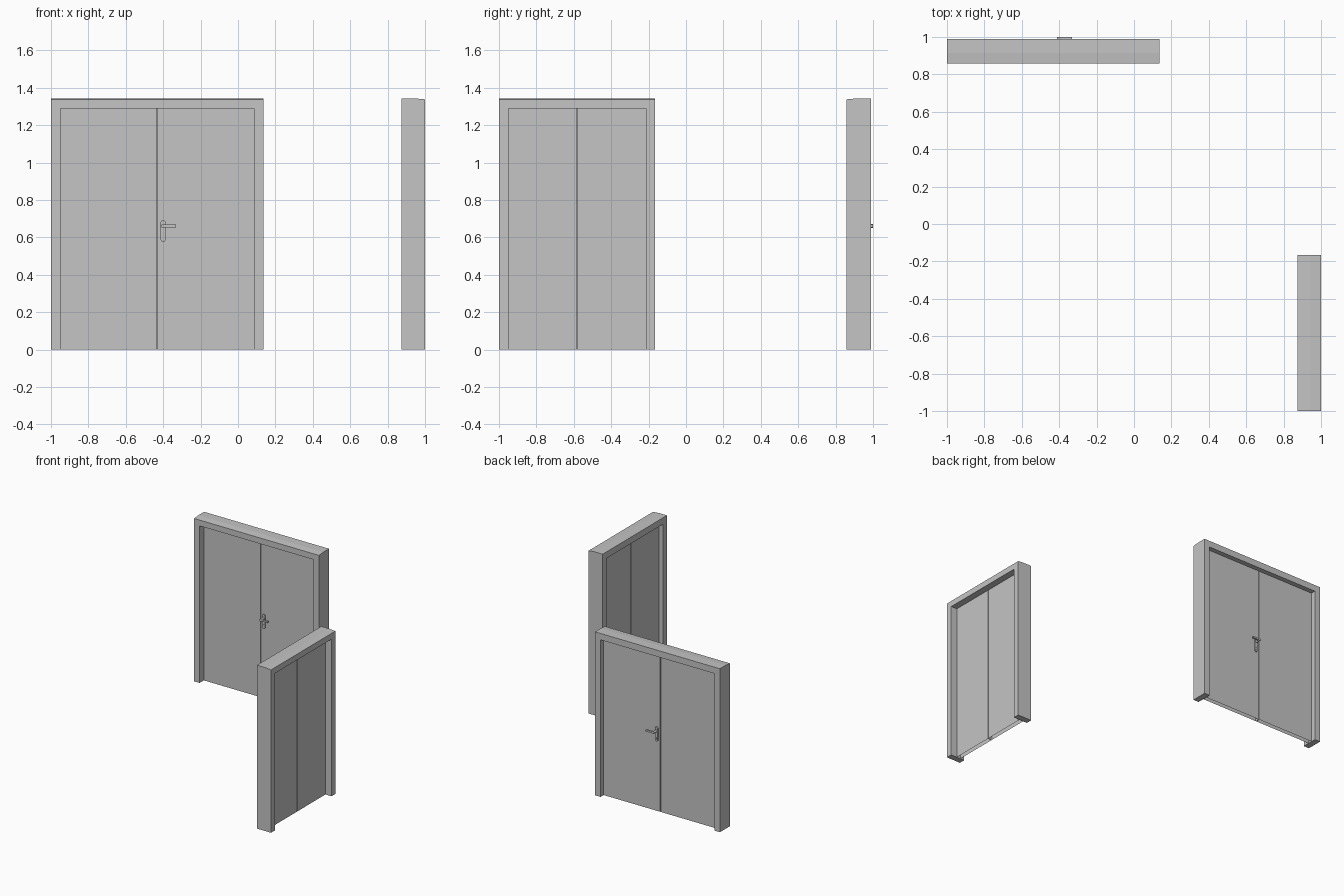
import bpy
import bmesh
import math
from mathutils import Matrix, Vector

cube = bpy.data.objects.get("Cube")
if cube:
    bpy.data.objects.remove(cube, do_unlink=True)

GREY = (0.555, 0.555, 0.555, 1.0)
grey = bpy.data.materials.new("light grey")
grey.use_nodes = True
grey.diffuse_color = GREY
grey.node_tree.nodes["Principled BSDF"].inputs["Base Color"].default_value = GREY

HEIGHT, FRONT_HEIGHT = 1.343, 1.338   # the frame top dips towards the front
JAMB, HEAD, SEAM = 0.05, 1.29, 0.006
LEAF_FRONT, LEAF_BACK = 0.055, 0.09   # depths measured from the frame front


def loft(name, sections, place, open_bottom=False):
    """Join matching outlines (x, z) placed at successive depths."""
    bm = bmesh.new()
    rings = [[bm.verts.new((x, y, z)) for x, z in outline] for y, outline in sections]
    for a, b in zip(rings, rings[1:]):
        for i in range(len(a)):
            j = (i + 1) % len(a)
            bm.faces.new((a[i], a[j], b[j], b[i]))
    bm.faces.new(rings[0])
    bm.faces.new(rings[-1])
    bmesh.ops.recalc_face_normals(bm, faces=bm.faces)
    if open_bottom:
        floor = [f for f in bm.faces if f.normal.z < -0.9]
        bmesh.ops.delete(bm, geom=floor, context="FACES_ONLY")
    bm.transform(place)
    mesh = bpy.data.meshes.new(name)
    bm.to_mesh(mesh)
    bm.free()
    mesh.materials.append(grey)
    bpy.context.collection.objects.link(bpy.data.objects.new(name, mesh))


def prism(name, outline, y0, y1, place, open_bottom=False):
    loft(name, [(y0, outline), (y1, outline)], place, open_bottom)


def rect(x0, x1, z0, z1):
    return [(x0, z0), (x1, z0), (x1, z1), (x0, z1)]


def stadium(cx, z0, z1, radius, steps=8):
    """Upright outline with rounded ends; a circle when z1 - z0 is 2 * radius."""
    pts = []
    for cz, start in ((z1 - radius, 0), (z0 + radius, math.pi)):
        for i in range(steps + 1):
            a = start + math.pi * i / steps
            pts.append((cx + radius * math.cos(a), cz + radius * math.sin(a)))
    return pts


def double_door(prefix, width, depth, place):
    half = width / 2
    inner = half - JAMB

    def arch(top):
        return [(-half, 0), (-inner, 0), (-inner, HEAD), (inner, HEAD),
                (inner, 0), (half, 0), (half, top), (-half, top)]

    # Frame with a faintly sloping front top
    loft(f"{prefix}_frame", [(0, arch(FRONT_HEIGHT)), (LEAF_FRONT, arch(HEIGHT)),
                             (depth, arch(HEIGHT))], place)
    # Hollow leaves with a narrow groove between them
    for side, x0, x1 in (("right", -inner, -SEAM / 2), ("left", SEAM / 2, inner)):
        prism(f"{prefix}_{side}_leaf", rect(x0, x1, 0, HEAD),
              LEAF_FRONT, LEAF_BACK, place, open_bottom=True)
    prism(f"{prefix}_meeting_strip", rect(-SEAM / 2, SEAM / 2, 0, HEAD),
          LEAF_FRONT + 0.01, LEAF_BACK - 0.01, place)


def handle(side, face, out, place):
    """Back plate, spindle, lever and lock, projecting along out (+1 or -1)."""
    x, z = 0.032, 0.661
    prism(f"{side}_handle_plate", stadium(x, 0.575, 0.692, 0.013),
          face, face + out * 0.011, place)
    prism(f"{side}_handle_spindle", stadium(x, z - 0.01, z + 0.01, 0.01),
          face, face + out * 0.051, place)
    prism(f"{side}_handle_lever", rect(x, x + 0.068, z - 0.007, z + 0.007),
          face + out * 0.037, face + out * 0.052, place)
    prism(f"{side}_handle_lock", stadium(x, 0.59, 0.612, 0.006),
          face, face + out * 0.014, place)


# Wide door at the back, facing the front
wide = Matrix.Translation(Vector((-0.4325, 0.858, 0)))
double_door("wide_door", 1.135, 0.13, wide)
handle("front", LEAF_FRONT, -1, wide)
handle("back", LEAF_BACK, 1, wide)

# Narrow door at the side, turned a quarter to face +x
narrow = Matrix.Translation(Vector((1.0, -0.5825, 0))) @ Matrix.Rotation(math.pi / 2, 4, "Z")
double_door("narrow_door", 0.835, 0.127, narrow)
